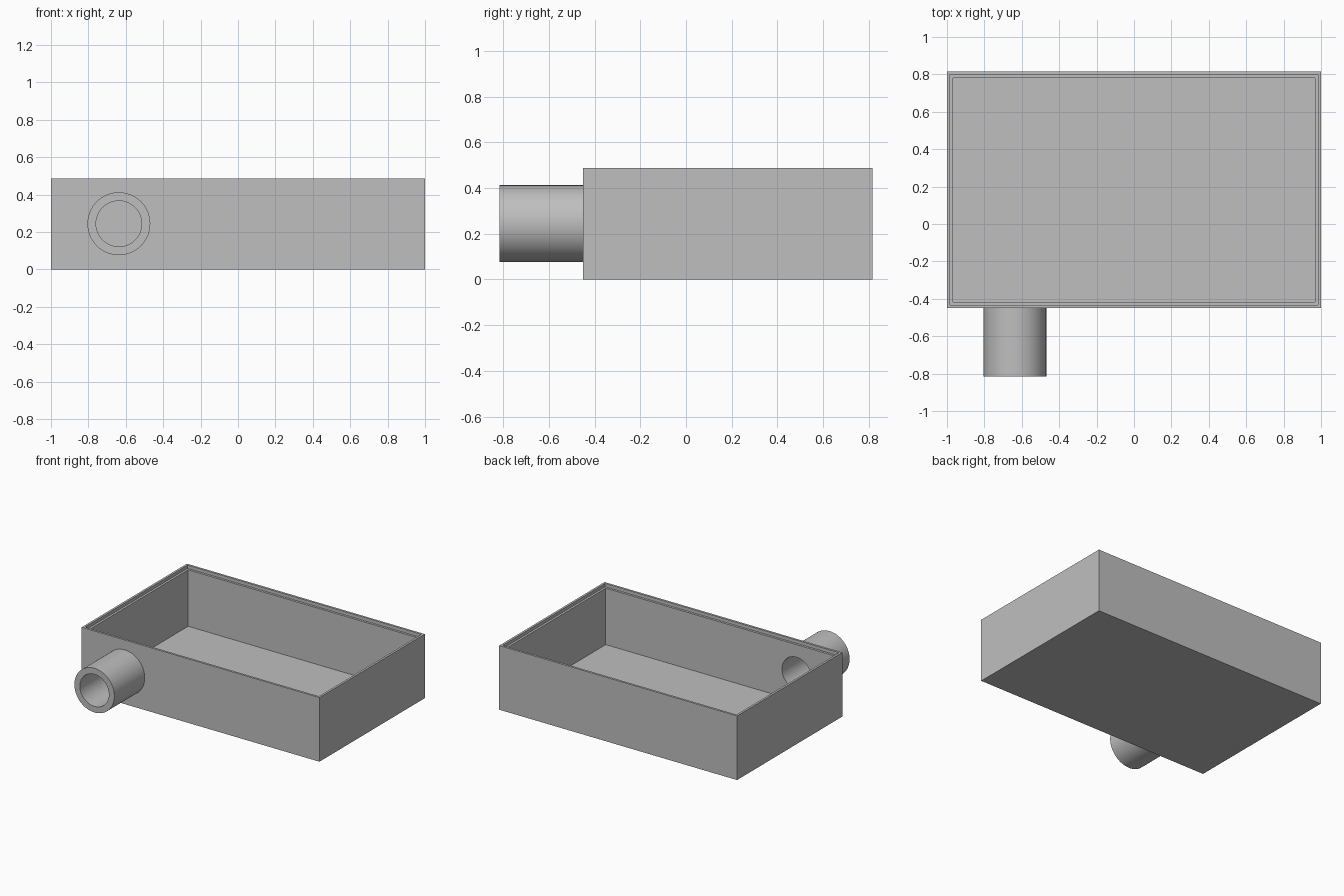
import bpy, bmesh, math
from mathutils import Matrix

if "Cube" in bpy.data.objects:
    bpy.data.objects.remove(bpy.data.objects["Cube"])

FRONT, BACK, HEIGHT = -0.45, 0.815, 0.487
LIP, LIP_DEPTH, FLOOR = 0.0167, 0.025, 0.033
PORT_X, PORT_Z, R_OUT, R_IN = -0.637, 0.244, 0.168, 0.122
SIDES = 96

grey = bpy.data.materials.new("grey plastic")
grey.use_nodes = True
colour = (0.52, 0.52, 0.52, 1)
grey.diffuse_color = colour
grey.node_tree.nodes["Principled BSDF"].inputs["Base Color"].default_value = colour


def make_object(name, bm):
    bmesh.ops.recalc_face_normals(bm, faces=bm.faces)
    mesh = bpy.data.meshes.new(name)
    bm.to_mesh(mesh)
    bm.free()
    mesh.materials.append(grey)
    obj = bpy.data.objects.new(name, mesh)
    bpy.context.collection.objects.link(obj)
    return obj


def smooth(obj):
    bpy.ops.object.select_all(action='DESELECT')
    obj.select_set(True)
    bpy.context.view_layer.objects.active = obj
    bpy.ops.object.shade_smooth_by_angle(angle=math.radians(30))


def ring(bm, radius, y):
    """Circle of vertices around the port axis."""
    turns = [2 * math.pi * i / SIDES for i in range(SIDES)]
    return [bm.verts.new((PORT_X + radius * math.cos(a), y,
                          PORT_Z + radius * math.sin(a))) for a in turns]


def bridge(bm, a, b):
    for i in range(SIDES):
        j = (i + 1) % SIDES
        bm.faces.new((a[i], a[j], b[j], b[i]))


# Open tray: inset the top for the rim, sink the lid ledge, then the cavity
bm = bmesh.new()
bmesh.ops.create_cube(bm, size=1, matrix=Matrix.Translation(
    (0, (FRONT + BACK) / 2, HEIGHT / 2)) @ Matrix.Diagonal((2, BACK - FRONT, HEIGHT, 1)))
top = max(bm.faces, key=lambda f: f.calc_center_median().z)
for level in (HEIGHT - LIP_DEPTH, FLOOR):
    bmesh.ops.inset_region(bm, faces=[top], thickness=LIP, use_even_offset=True)
    sunk = bmesh.ops.extrude_discrete_faces(bm, faces=[top])["faces"]
    top = sunk[0]
    for v in top.verts:
        v.co.z = level
tray = make_object("tray", bm)

# Bore through the front wall
bm = bmesh.new()
ends = [ring(bm, R_IN, FRONT + d) for d in (-0.1, 0.1)]
bridge(bm, *ends)
for end in ends:
    bm.faces.new(end)
cutter = make_object("port_cutter", bm)
cutter.hide_render = True
bore = tray.modifiers.new("port bore", 'BOOLEAN')
bore.operation, bore.solver, bore.object = 'DIFFERENCE', 'EXACT', cutter
bpy.context.view_layer.objects.active = tray
bpy.ops.object.modifier_apply(modifier=bore.name)
bpy.data.objects.remove(cutter)
smooth(tray)

# Pipe stub: outer wall, front rim and inner wall
bm = bmesh.new()
loops = [ring(bm, r, y) for r, y in
         ((R_OUT, FRONT), (R_OUT, -BACK), (R_IN, -BACK), (R_IN, FRONT))]
for a, b in zip(loops, loops[1:]):
    bridge(bm, a, b)
smooth(make_object("pipe_stub", bm))
